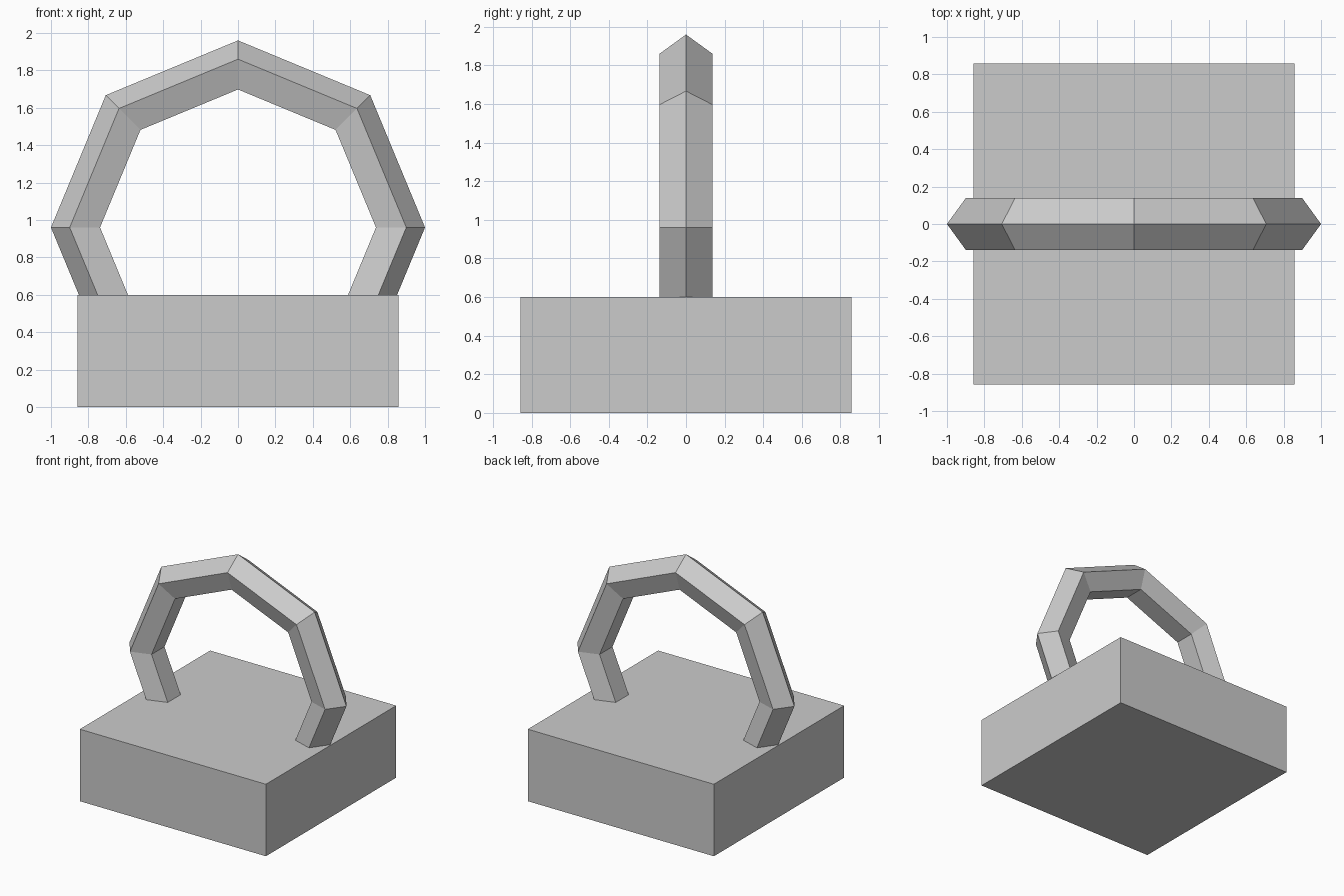
import bpy, bmesh
from math import cos, sin, pi

if "Cube" in bpy.data.objects:
    bpy.data.objects.remove(bpy.data.objects["Cube"])

R, r, CZ = 0.855, 0.145, 0.96   # handle ring radius, tube radius, centre height


def make_object(name, bm):
    bmesh.ops.recalc_face_normals(bm, faces=bm.faces[:])
    mesh = bpy.data.meshes.new(name)
    bm.to_mesh(mesh)
    bm.free()
    obj = bpy.data.objects.new(name, mesh)
    bpy.context.collection.objects.link(obj)
    return obj


# Square base block
bm = bmesh.new()
bmesh.ops.create_cube(bm, size=1)
bmesh.ops.scale(bm, vec=(1.716, 1.716, 0.6), verts=bm.verts)
bmesh.ops.translate(bm, vec=(0, 0, 0.3), verts=bm.verts)
make_object("base", bm)

# Arched handle: six segments of an octagonal ring with a pentagonal section,
# its ends sunk into the base
bm = bmesh.new()
rings = []
for i in range(-1, 6):
    a = i * pi / 4
    ring = []
    for j in range(5):
        b = j * 2 * pi / 5
        d = R + r * cos(b)
        ring.append(bm.verts.new((d * cos(a), r * sin(b), CZ + d * sin(a))))
    rings.append(ring)
for p, q in zip(rings, rings[1:]):
    for j in range(5):
        k = (j + 1) % 5
        bm.faces.new((p[j], p[k], q[k], q[j]))
bm.faces.new(rings[0])
bm.faces.new(rings[-1])
make_object("handle", bm)
